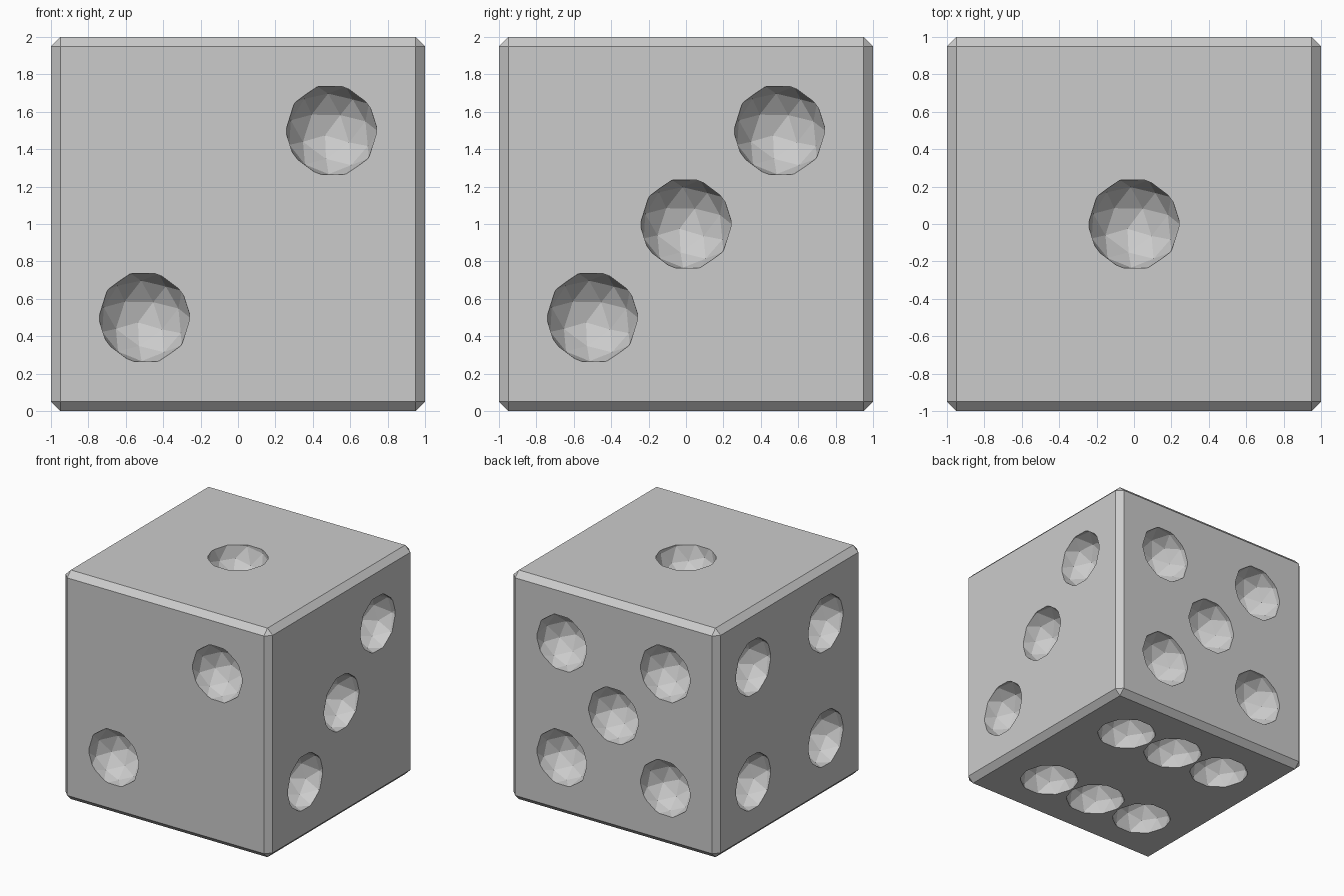
import bpy
import bmesh
from math import radians
from mathutils import Matrix, Vector, Euler

old = bpy.data.objects.get("Cube")
if old:
    bpy.data.objects.remove(old, do_unlink=True)

HALF = 1.0       # half the edge of the die
CHAMFER = 0.05
PIP_RADIUS = 0.249
S = 0.5          # pip spacing

# Single plain grey
grey = bpy.data.materials.new("plain grey")
grey.use_nodes = True
colour = (0.6, 0.6, 0.6, 1.0)
grey.diffuse_color = colour
grey.node_tree.nodes["Principled BSDF"].inputs["Base Color"].default_value = colour


def make_object(name, bm):
    mesh = bpy.data.meshes.new(name)
    bm.to_mesh(mesh)
    bm.free()
    mesh.materials.append(grey)
    obj = bpy.data.objects.new(name, mesh)
    bpy.context.collection.objects.link(obj)
    return obj


def turn(x, z):
    return Matrix.Rotation(radians(z), 4, "Z") @ Matrix.Rotation(radians(x), 4, "X")


# Chamfered body
bm = bmesh.new()
bmesh.ops.create_cube(bm, size=2 * HALF)
bmesh.ops.bevel(bm, geom=bm.edges[:], offset=CHAMFER, segments=1,
                affect="EDGES", profile=0.5)
bmesh.ops.translate(bm, verts=bm.verts, vec=(0, 0, HALF))
die = make_object("die_body", bm)

# Pip layouts, in each side's own plane
diagonal = [(-S, -S), (S, S)]
corners = diagonal + [(-S, S), (S, -S)]
centre = [(0, 0)]
sides = [
    (turn(0, 0), centre),                           # top
    (turn(90, 0), diagonal),                        # front
    (turn(90, 90), diagonal + centre),              # +x side
    (turn(90, -90), corners),                       # -x side
    (turn(90, 180), corners + centre),              # back
    (turn(180, 0), corners + [(0, S), (0, -S)]),    # bottom
]

# Faceted balls that hollow out the pips
bm = bmesh.new()
tilt = Euler((radians(8), radians(6), radians(90))).to_matrix().to_4x4()
lift = Matrix.Translation((0, 0, HALF))
for side, pips in sides:
    for u, v in pips:
        place = lift @ side @ Matrix.Translation(Vector((u, v, HALF))) @ tilt
        bmesh.ops.create_icosphere(bm, subdivisions=2, radius=PIP_RADIUS, matrix=place)
cutter = make_object("pip_cutter", bm)
cutter.hide_render = True

# Cut the pips and keep the finished mesh
cut = die.modifiers.new("pips", "BOOLEAN")
cut.operation = "DIFFERENCE"
cut.solver = "EXACT"
cut.object = cutter
bpy.context.view_layer.update()
graph = bpy.context.evaluated_depsgraph_get()
finished = bpy.data.meshes.new_from_object(die.evaluated_get(graph))
die.modifiers.clear()
die.data = finished
bpy.data.objects.remove(cutter, do_unlink=True)

# Flat facets throughout
for face in die.data.polygons:
    face.use_smooth = False
    face.material_index = 0
